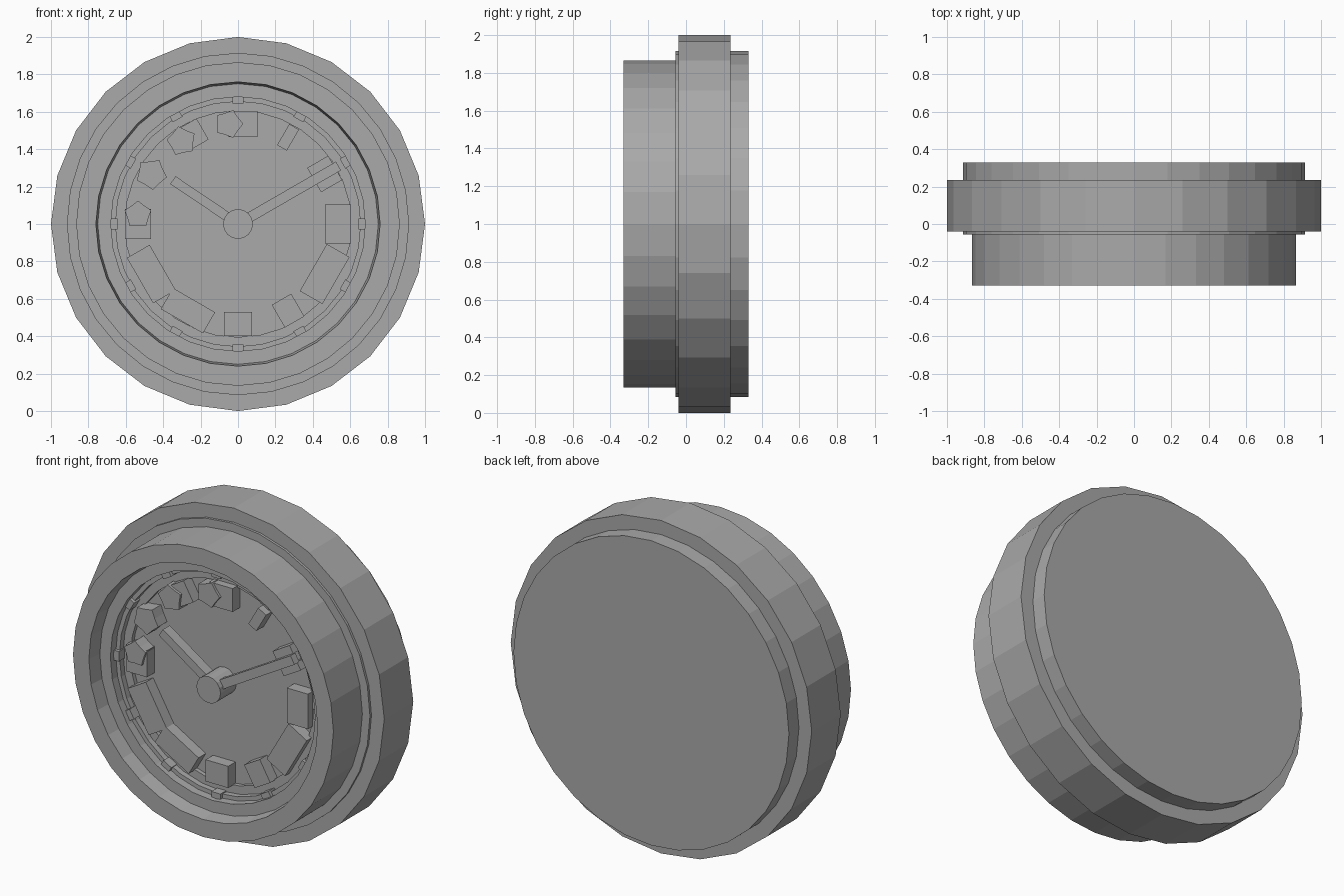
import bpy, bmesh, math
from mathutils import Matrix, Vector

default = bpy.data.objects.get("Cube")
if default:
    bpy.data.objects.remove(default)

grey = bpy.data.materials.new("plain_grey")
grey.use_nodes = True
GREY = (0.4, 0.4, 0.4, 1)
grey.diffuse_color = GREY
grey.node_tree.nodes["Principled BSDF"].inputs["Base Color"].default_value = GREY


def finish(name, bm):
    bmesh.ops.recalc_face_normals(bm, faces=bm.faces)
    mesh = bpy.data.meshes.new(name)
    bm.to_mesh(mesh)
    bm.free()
    mesh.materials.append(grey)
    ob = bpy.data.objects.new(name, mesh)
    ob.location.z = 1
    bpy.context.collection.objects.link(ob)
    return ob


def lathe(name, profile, sides):
    """Turn (radius, depth) points about the front-back axis."""
    bm = bmesh.new()
    pts = [bm.verts.new((0, y, r)) for r, y in profile]
    edges = [bm.edges.new(p) for p in zip(pts, pts[1:])]
    bmesh.ops.spin(bm, geom=pts + edges, cent=(0, 0, 0), axis=(0, 1, 0),
                   angle=math.tau, steps=sides, use_merge=True)
    bmesh.ops.remove_doubles(bm, verts=bm.verts, dist=1e-4)
    return finish(name, bm)


def plate(name, outline, front, back, angle=0.0):
    """Extrude an (x, z) outline in depth; angle is clockwise from the top."""
    bm = bmesh.new()
    face = bm.faces.new([bm.verts.new((x, front, z)) for x, z in outline])
    out = bmesh.ops.extrude_face_region(bm, geom=[face])
    moved = [v for v in out["geom"] if isinstance(v, bmesh.types.BMVert)]
    bmesh.ops.translate(bm, verts=moved, vec=(0, back - front, 0))
    bmesh.ops.rotate(bm, verts=bm.verts, cent=(0, 0, 0),
                     matrix=Matrix.Rotation(math.radians(angle), 3, 'Y'))
    return finish(name, bm)


def rect(x0, x1, z0, z1):
    return [(x0, z0), (x1, z0), (x1, z1), (x0, z1)]


def chipped(cx, cz, radius):
    """Ragged block with alternating short and long corners."""
    return [(cx + radius * (1 - 0.22 * (i % 2)) * math.cos(i * math.tau / 10),
             cz + radius * (1 - 0.22 * (i % 2)) * math.sin(i * math.tau / 10))
            for i in range(10)]


# Case, outer band and stepped dial
DIAL = -0.13
lathe("case", [(0, 0.33), (0.915, 0.33), (0.915, -0.055), (0.865, -0.055),
               (0.865, -0.33), (0.76, -0.33), (0.75, -0.24), (0.68, -0.24),
               (0.68, -0.19), (0.655, -0.19), (0.655, -0.155),
               (0.605, -0.155), (0.605, DIAL), (0, DIAL)], 32)
lathe("outer_band", [(0.9, 0.235), (1, 0.235), (1, -0.04), (0.9, -0.04)], 24)

# Hour ticks on the inner step
for hour in range(12):
    plate(f"tick_{hour + 1}", rect(-0.03, 0.03, 0.645, 0.682),
          -0.21, -0.15, 30 * (hour + 1))

# Plain hour blocks: hour, width along the dial, height towards the rim
for hour, width, height in [(1, 0.06, 0.13), (3, 0.21, 0.14), (4, 0.29, 0.14),
                            (5, 0.12, 0.14), (6, 0.15, 0.13), (7, 0.26, 0.13),
                            (8, 0.28, 0.14), (9, 0.16, 0.14)]:
    plate(f"hour_block_{hour}",
          rect(-width / 2, width / 2, 0.535 - height / 2, 0.535 + height / 2),
          -0.2, DIAL + 0.01, 30 * hour)

# Two strokes at the second hour, either side of the long hand
for side, x in (("lower", 0.05), ("upper", -0.05)):
    plate(f"hour_block_2_{side}", rect(x - 0.025, x + 0.025, 0.47, 0.6),
          -0.2, DIAL + 0.01, 60)

# Chipped hour blocks
plate("hour_block_12", rect(-0.05, 0.105, 0.465, 0.605), -0.2, DIAL + 0.01)
plate("hour_block_11", rect(-0.01, 0.09, 0.47, 0.6), -0.2, DIAL + 0.01, 330)
for hour, x, radius in [(9, 0.05, 0.075), (10, 0, 0.085),
                        (11, -0.04, 0.08), (12, -0.05, 0.078)]:
    plate(f"chipped_block_{hour}", chipped(x, 0.535, radius),
          -0.215, DIAL + 0.01, 30 * hour)

# Hands and hub
plate("minute_hand", rect(-0.027, 0.027, 0, 0.62), -0.25, -0.205, 60)
plate("hour_hand", rect(-0.025, 0.025, 0, 0.42), -0.235, -0.17, 304)
lathe("hub", [(0, -0.28), (0.08, -0.28), (0.08, DIAL + 0.01),
              (0, DIAL + 0.01)], 16)
